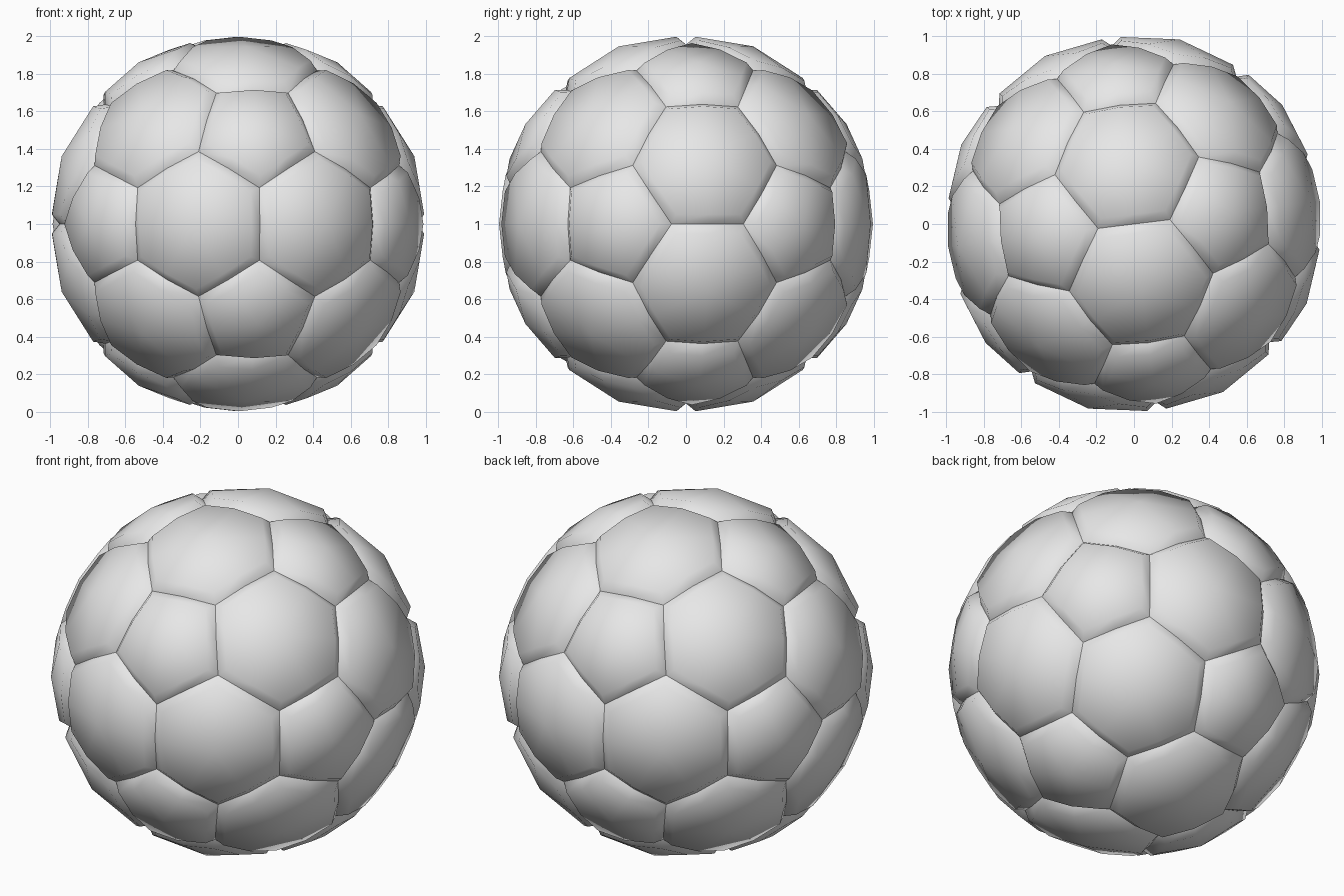
import bpy
import bmesh
import math
from itertools import combinations
from mathutils import Vector, Matrix

SEAM = 0.957     # radius of the seams between panels
RISE = 0.057     # how far each panel stands out
INSET = 0.033    # how far each panel rim sits in from its seam

if "Cube" in bpy.data.objects:
    bpy.data.objects.remove(bpy.data.objects["Cube"], do_unlink=True)

grey = bpy.data.materials.new("light_grey")
grey.use_nodes = True
colour = (0.8, 0.8, 0.8, 1)
grey.diffuse_color = colour
grey.node_tree.nodes["Principled BSDF"].inputs["Base Color"].default_value = colour


def icosahedron_points():
    """The twelve corners on which the pentagons are centred."""
    phi = (1 + math.sqrt(5)) / 2
    turn = Matrix.Rotation(math.radians(7), 3, "Z")
    points = []
    for a in (-phi, phi):
        for b in (-1, 1):
            points += [Vector((a, b, 0)), Vector((0, a, b)), Vector((b, 0, a))]
    return [turn @ p for p in points]


def near(a, b):
    return 0.1 < (a - b).length < 2.1


def add_panel(bm, corners):
    """One raised panel: a sloping wall round a top of quads that meet at the centre."""
    axis = sum(corners, Vector()).normalized()
    u = axis.orthogonal().normalized()
    v = axis.cross(u)
    corners = sorted(corners, key=lambda p: math.atan2(p.dot(v), p.dot(u)))

    # Seam outline with edge midpoints, cast on to the sphere
    outline = []
    for p, q in zip(corners, corners[1:] + corners[:1]):
        outline += [p.normalized() * SEAM, (p + q).normalized() * SEAM]
    mid = outline[1]
    shrink = 1 - INSET / (mid - axis * mid.dot(axis)).length

    seam, rim = [], []
    for p in outline:
        foot = axis * p.dot(axis)
        seam.append(bm.verts.new(p))
        rim.append(bm.verts.new(foot + (p - foot) * shrink + axis * RISE))
    centre = bm.verts.new(axis * (SEAM + RISE))

    count = len(rim)
    for i in range(count):
        j = (i + 1) % count
        bm.faces.new((seam[i], seam[j], rim[j], rim[i]))
    for i in range(0, count, 2):
        bm.faces.new((centre, rim[i - 1], rim[i], rim[i + 1]))


def make_panels(name, outlines):
    bm = bmesh.new()
    for corners in outlines:
        add_panel(bm, corners)
    for face in bm.faces:
        face.smooth = True
    mesh = bpy.data.meshes.new(name)
    bm.to_mesh(mesh)
    bm.free()
    mesh.materials.append(grey)
    obj = bpy.data.objects.new(name, mesh)
    obj.location.z = 1
    bpy.context.collection.objects.link(obj)


points = icosahedron_points()

# Pentagons round each point, hexagons on each triangle of points
pentagons = [[(2 * p + q) / 3 for q in points if near(p, q)] for p in points]
hexagons = [[(2 * p + q) / 3 for p in tri for q in tri if p is not q]
            for tri in combinations(points, 3)
            if all(near(p, q) for p, q in combinations(tri, 2))]

make_panels("pentagon_panels", pentagons)
make_panels("hexagon_panels", hexagons)
